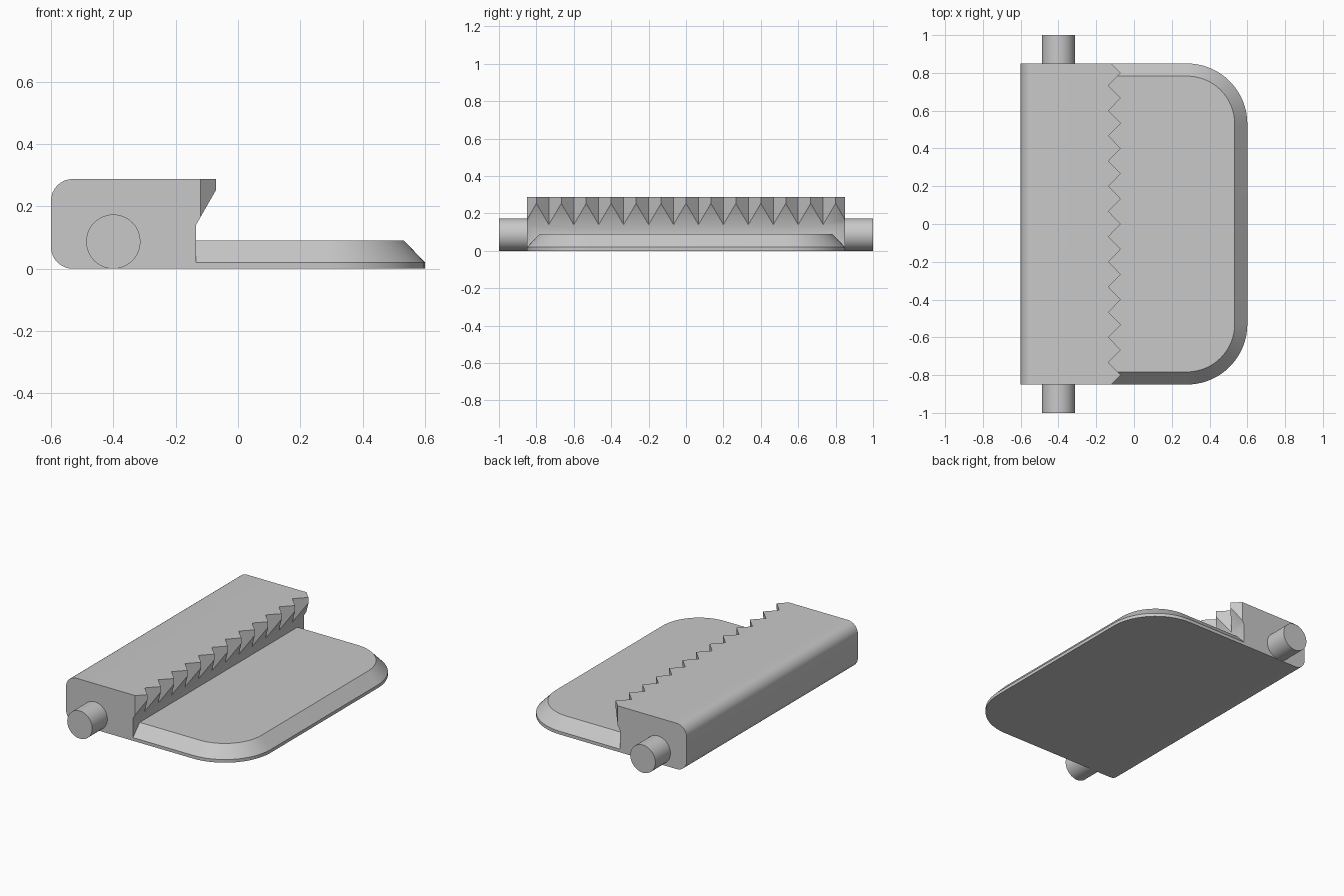
import bpy, bmesh, math
from mathutils import Matrix

if "Cube" in bpy.data.objects:
    bpy.data.objects.remove(bpy.data.objects["Cube"])

HALF = 0.85                  # half width of the body
LEFT, WALL, TIP = -0.60, -0.135, -0.07
TOP, LIP = 0.288, 0.14       # block top, lower end of the teeth
RIM, PLATE = 0.02, 0.09      # plate rim and plate top
PITCH = 0.4 / 3              # tooth spacing

grey = bpy.data.materials.new("plain grey")
grey.diffuse_color = (0.58, 0.58, 0.58, 1)
grey.use_nodes = True
grey.node_tree.nodes["Principled BSDF"].inputs["Base Color"].default_value = grey.diffuse_color


def finish(bm, name):
    bmesh.ops.remove_doubles(bm, verts=bm.verts, dist=1e-5)
    bmesh.ops.recalc_face_normals(bm, faces=bm.faces)
    mesh = bpy.data.meshes.new(name)
    bm.to_mesh(mesh)
    bm.free()
    mesh.materials.append(grey)
    obj = bpy.data.objects.new(name, mesh)
    bpy.context.collection.objects.link(obj)
    bpy.ops.object.select_all(action='DESELECT')
    obj.select_set(True)
    bpy.context.view_layer.objects.active = obj
    bpy.ops.object.shade_smooth_by_angle(angle=math.radians(30))


def arc(cx, cy, r, a0, a1, n):
    angles = [math.radians(a0 + (a1 - a0) * i / n) for i in range(n + 1)]
    return [(cx + r * math.cos(a), cy + r * math.sin(a)) for a in angles]


bm = bmesh.new()


def face(points):
    bm.faces.new([bm.verts.new(p) for p in points])


def strip(a, b):
    for i in range(len(a) - 1):
        face([a[i], a[i + 1], b[i + 1], b[i]])


# Saw-tooth line along the block: tips alternate with valleys, cut off at both ends
zigzag = [(WALL + 0.015, -HALF)]
for k in range(-12, 13):
    zigzag.append((TIP if k % 2 == 0 else WALL, k * PITCH / 2))
zigzag.append((WALL + 0.015, HALF))


def under(x):
    return LIP + (x - WALL) * 1.75


# Block: rounded back, top with saw-tooth edge, end faces
R = 0.07
back = arc(LEFT + R, R, R, 270, 180, 8) + arc(LEFT + R, TOP - R, R, 180, 90, 8)
profile = [(WALL, 0)] + back
strip([(x, -HALF, z) for x, z in profile], [(x, HALF, z) for x, z in profile])
face([(LEFT + R, HALF, TOP), (LEFT + R, -HALF, TOP)] + [(x, y, TOP) for x, y in zigzag])
end_x = zigzag[0][0]
for y in (-HALF, HALF):
    face([(x, y, z) for x, z in profile + [(end_x, TOP), (end_x, under(end_x)),
                                           (WALL, LIP), (WALL, RIM)]])

# Teeth: upright flanks and sloping undersides
upper = [(x, y, TOP) for x, y in zigzag]
lower = [(x, y, under(x)) for x, y in zigzag]
strip(upper, lower)
for i in range(2, len(lower) - 4, 2):
    face(lower[i:i + 3])
face([(WALL, -HALF, LIP)] + lower[:3])
face(lower[-3:] + [(WALL, HALF, LIP)])

# Wall between the teeth and the plate
inset = PLATE - RIM - 0.003
valleys = [p for p in lower if abs(p[0] - WALL) < 1e-6]
face([(WALL, HALF, LIP), (WALL, HALF, RIM), (WALL, HALF - inset, PLATE),
      (WALL, inset - HALF, PLATE), (WALL, -HALF, RIM), (WALL, -HALF, LIP)] + valleys)


# Plate: rounded outer corners and a sloping border
def outline(off, z):
    r = 0.32 - off
    pts = [(WALL, off - HALF)] + arc(0.28, -0.53, r, -90, 0, 20)
    pts += arc(0.28, 0.53, r, 0, 90, 20) + [(WALL, HALF - off)]
    return [(x, y, z) for x, y in pts]


strip(outline(0, 0), outline(0, RIM))
strip(outline(0, RIM), outline(inset, PLATE))
face(outline(inset, PLATE))
face(outline(0, 0))
finish(bm, "toothed_block_and_plate")

# Pivot pins at both ends of the block
for name, side in (("front_pin", -1), ("back_pin", 1)):
    bm = bmesh.new()
    bmesh.ops.create_cone(bm, cap_ends=True, segments=48, radius1=0.087, radius2=0.087,
                          depth=0.15, matrix=Matrix.Translation((-0.4, side * 0.925, 0.087))
                          @ Matrix.Rotation(math.pi / 2, 4, 'X'))
    hidden = [f for f in bm.faces if abs(f.calc_center_median().y) < 0.86]
    bmesh.ops.delete(bm, geom=hidden, context='FACES_ONLY')
    finish(bm, name)
